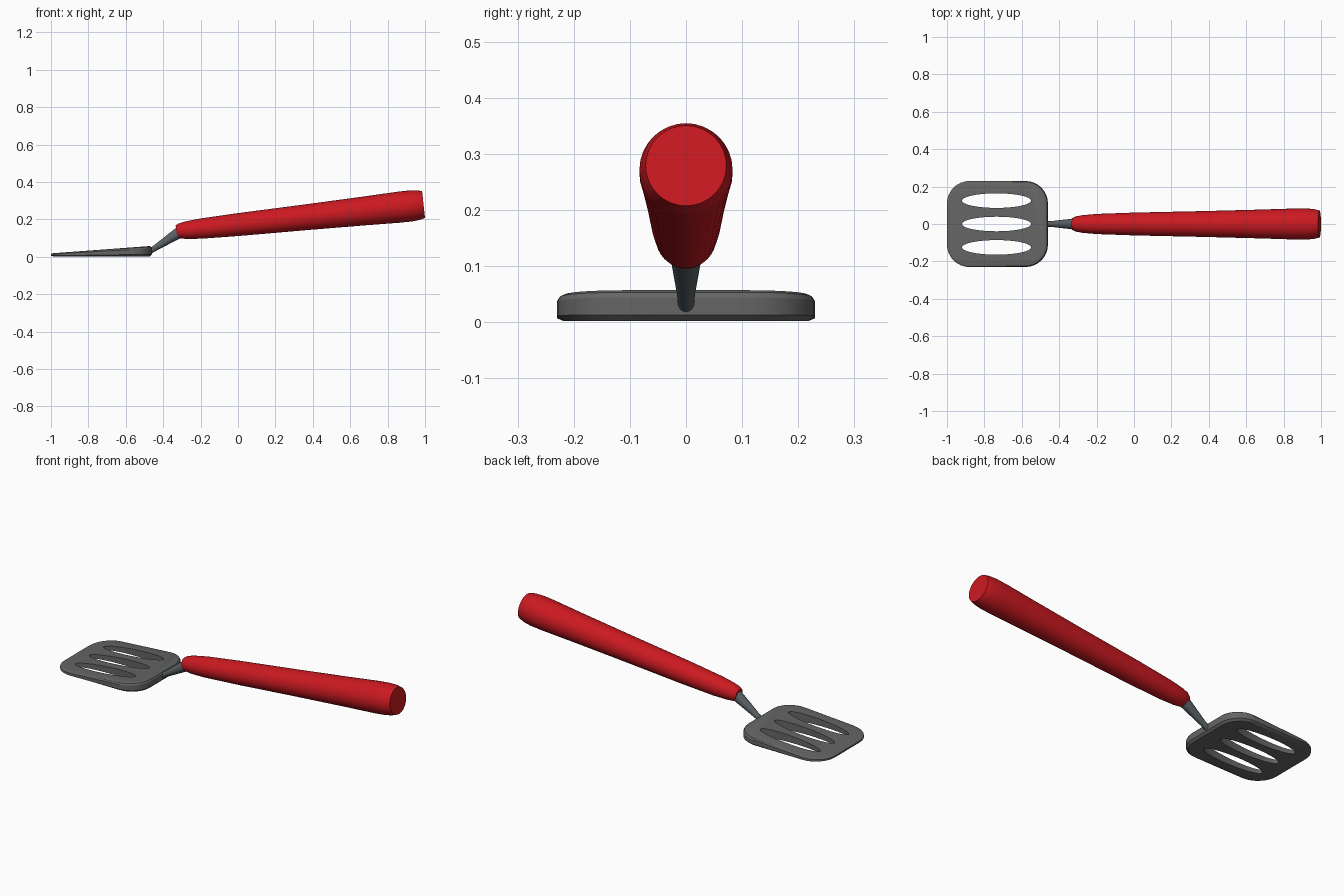
import bpy, bmesh
from math import sin, cos, pi, radians
from mathutils import Vector

if "Cube" in bpy.data.objects:
    bpy.data.objects.remove(bpy.data.objects["Cube"])


def material(name, rgb):
    m = bpy.data.materials.new(name)
    m.diffuse_color = (*rgb, 1)
    m.use_nodes = True
    m.node_tree.nodes["Principled BSDF"].inputs["Base Color"].default_value = m.diffuse_color
    return m


def make_object(name, bm, mat=None):
    bmesh.ops.recalc_face_normals(bm, faces=bm.faces)
    me = bpy.data.meshes.new(name)
    bm.to_mesh(me)
    bm.free()
    ob = bpy.data.objects.new(name, me)
    bpy.context.collection.objects.link(ob)
    if mat:
        me.materials.append(mat)
    return ob


def smooth(ob, angle=35):
    bpy.ops.object.select_all(action='DESELECT')
    bpy.context.view_layer.objects.active = ob
    ob.select_set(True)
    bpy.ops.object.shade_smooth_by_angle(angle=radians(angle))


def loft(name, loops, mat=None):
    """Skin a closed, capped solid through equal-length point loops."""
    bm = bmesh.new()
    rings = [[bm.verts.new(p) for p in loop] for loop in loops]
    n = len(rings[0])
    for a, b in zip(rings, rings[1:]):
        for i in range(n):
            j = (i + 1) % n
            bm.faces.new((a[i], a[j], b[j], b[i]))
    bm.faces.new(rings[0])
    bm.faces.new(rings[-1])
    return make_object(name, bm, mat)


def lathe(name, start, end, profile, mat=None, sides=32):
    """Turned part between two points; profile holds (fraction, radius)."""
    start, end = Vector(start), Vector(end)
    axis = (end - start).normalized()
    side = Vector((0, 1, 0))
    up = axis.cross(side)
    angles = [2 * pi * i / sides for i in range(sides)]
    loops = [[start.lerp(end, t) + r * (cos(a) * side + sin(a) * up)
              for a in angles] for t, r in profile]
    ob = loft(name, loops, mat)
    smooth(ob)
    return ob


def rounded_rect(cx, hx, hy, r, steps=8):
    pts = []
    for k, (sx, sy) in enumerate([(1, 1), (-1, 1), (-1, -1), (1, -1)]):
        for i in range(steps + 1):
            a = pi / 2 * (k + i / steps)
            pts.append((cx + sx * (hx - r) + r * cos(a),
                        sy * (hy - r) + r * sin(a)))
    return pts


def blade_top(x):
    return 0.018 + 0.040 * (x + 1) / 0.54


# Blade: rounded wedge, thin at the tip, with chamfered rims
def blade_loop(inset, level):
    return [(x, y, 0.002 + level * (blade_top(x) - 0.002)) for x, y in
            rounded_rect(-0.73, 0.27 - inset, 0.23 - inset, 0.12 - inset)]


dark = material("dark_grey", (0.13, 0.13, 0.13))
blade = loft("blade", [blade_loop(0.012, 0), blade_loop(0.0, 0.2),
                       blade_loop(0.0, 0.75), blade_loop(0.005, 0.92),
                       blade_loop(0.014, 1)], dark)

# Three elliptical slots cut through the blade
for y in (-0.125, 0, 0.125):
    ring = [2 * pi * i / 32 for i in range(32)]
    cutter = loft("slot_cutter", [[(-0.735 + 0.185 * cos(a), y + 0.039 * sin(a), z)
                                   for a in ring] for z in (-0.1, 0.2)])
    cutter.hide_render = True
    mod = blade.modifiers.new("slot", 'BOOLEAN')
    mod.operation = 'DIFFERENCE'
    mod.solver = 'EXACT'
    mod.object = cutter
    bpy.context.view_layer.objects.active = blade
    bpy.ops.object.modifier_apply(modifier=mod.name)
    bpy.data.objects.remove(cutter)
smooth(blade, 25)

# Neck joining blade and handle
lathe("neck", (-0.475, 0, 0.026), (-0.29, 0, 0.145),
      [(0, 0.014), (0.2, 0.016), (1, 0.033)],
      material("steel_grey", (0.10, 0.12, 0.13)), 24)

# Tapered handle, fuller toward the flat butt end
lathe("handle", (-0.33, 0, 0.136), (0.992, 0, 0.279),
      [(0, 0.031), (0.012, 0.040), (0.04, 0.047), (0.1, 0.054),
       (0.25, 0.061), (0.53, 0.069), (0.76, 0.077), (0.9, 0.083),
       (0.95, 0.083), (0.98, 0.079), (1, 0.072)],
      material("red", (0.60, 0.01, 0.015)))
